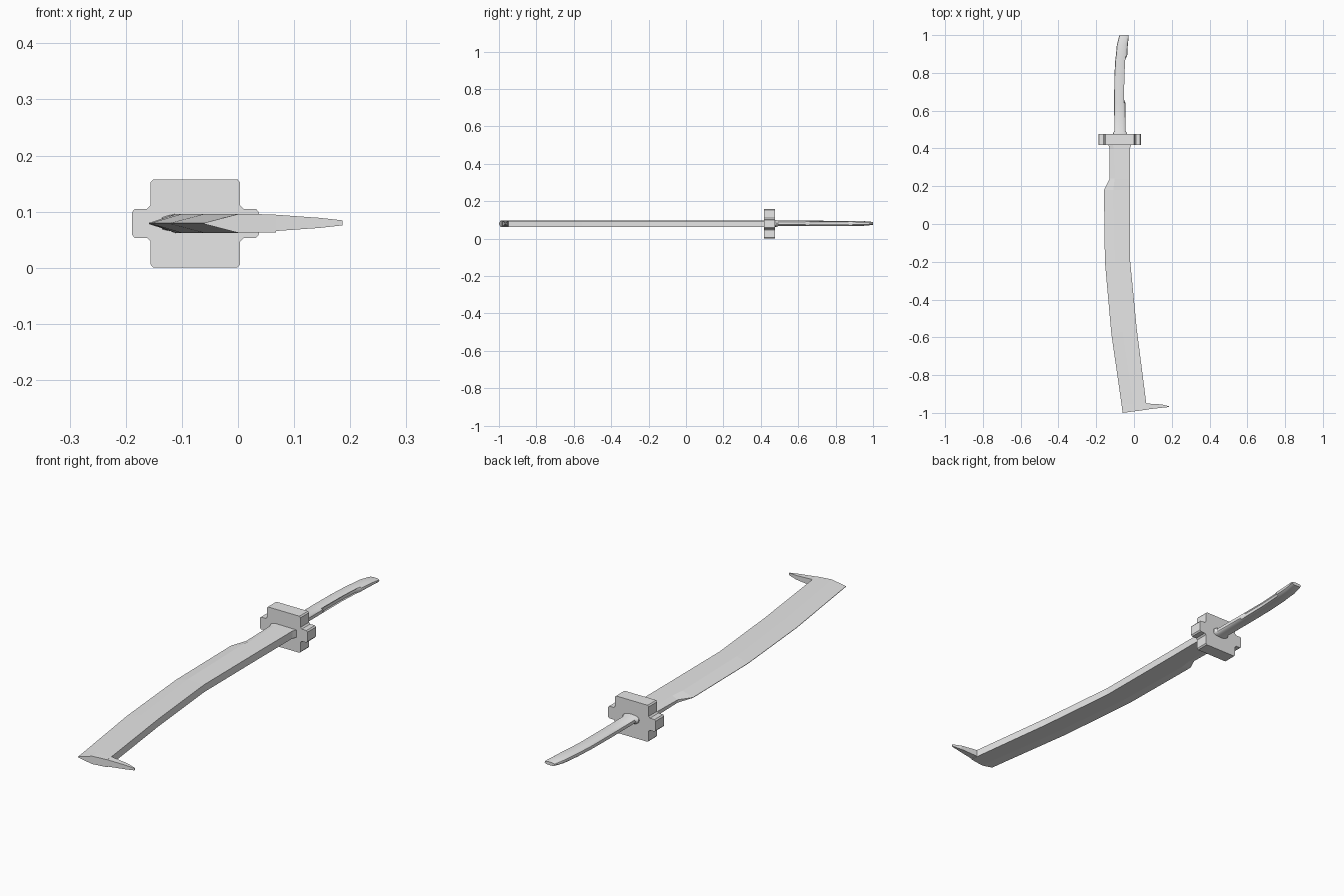
import bpy, bmesh, math

MID = 0.079   # height of the blade's middle plane

cube = bpy.data.objects.get("Cube")
if cube:
    bpy.data.objects.remove(cube, do_unlink=True)

steel = bpy.data.materials.new("plain_grey")
steel.use_nodes = True
steel.diffuse_color = (0.8, 0.8, 0.8, 1)
steel.node_tree.nodes["Principled BSDF"].inputs["Base Color"].default_value = (0.8, 0.8, 0.8, 1)


def loft(name, rings, smooth_angle=25):
    """Skin a list of equal-sized rings and cap both ends."""
    bm = bmesh.new()
    loops = [[bm.verts.new(p) for p in ring] for ring in rings]
    for a, b in zip(loops, loops[1:]):
        n = len(a)
        for i in range(n):
            j = (i + 1) % n
            bm.faces.new((a[i], a[j], b[j], b[i]))
    bm.faces.new(loops[0])
    bm.faces.new(loops[-1])
    bmesh.ops.recalc_face_normals(bm, faces=bm.faces)
    mesh = bpy.data.meshes.new(name)
    bm.to_mesh(mesh)
    bm.free()
    mesh.materials.append(steel)
    obj = bpy.data.objects.new(name, mesh)
    bpy.context.collection.objects.link(obj)
    if smooth_angle:
        mesh.shade_smooth()
        mesh.set_sharp_from_angle(angle=math.radians(smooth_angle))
    return obj


def blade_ring(edge_x, edge_y, spine_x, spine_y, bevel, edge_half):
    """Section with a thin cutting edge, a bevel and a flat thick spine."""
    half = 0.017
    bx = edge_x + (spine_x - edge_x) * bevel
    by = edge_y + (spine_y - edge_y) * bevel
    up = [(edge_x, edge_y, edge_half), (bx, by, half), (spine_x, spine_y, half - 0.001)]
    return [(x, y, MID + h) for x, y, h in up] + [(x, y, MID - h) for x, y, h in reversed(up)]


# Blade: edge on the right side, spine on the left, tip at the front
loft("blade", [blade_ring(*s) for s in (
    (-0.140, 0.43, -0.010, 0.43, 0.20, 0.011),
    (-0.129, 0.40, -0.022, 0.40, 0.20, 0.009),
    (-0.129, 0.24, -0.022, 0.24, 0.25, 0.006),
    (-0.159, 0.18, -0.022, 0.18, 0.36, 0.001),
    (-0.154, -0.20, -0.020, -0.20, 0.40, 0.001),
    (-0.120, -0.58, 0.015, -0.56, 0.45, 0.001),
    (-0.066, -0.955, 0.065, -0.95, 0.48, 0.001),
    (-0.060, -1.00, 0.068, -0.983, 0.48, 0.001),
)], 0)

# Hook at the tip, tapering away from the spine
loft("tip_hook", [[(x, front, MID + 0.001 - h), (x, back, MID + 0.001 - h),
                   (x, back, MID + 0.001 + h), (x, front, MID + 0.001 + h)]
                  for x, front, back, h in (
    (0.060, -0.983, -0.950, 0.015),
    (0.145, -0.973, -0.955, 0.009),
    (0.186, -0.969, -0.965, 0.0045))], 0)

# Guard: cross-shaped plate
GX = -0.076
quarter = [(0.113, 0.020), (0.108, 0.026), (0.086, 0.026), (0.080, 0.032),
           (0.080, 0.073), (0.075, 0.0785)]
outline = (quarter + [(-x, z) for x, z in reversed(quarter)]
           + [(-x, -z) for x, z in quarter] + [(x, -z) for x, z in reversed(quarter)])
loft("guard", [[(GX + x, y, MID + z) for x, z in outline] for y in (0.418, 0.476)])

# Handle: flattened oval grip, gently curved, hollowed along the left side
SIDES = 16


def oval(cx, y, rx, rz, hollow=0.0):
    ring = []
    for i in range(SIDES):
        a = 2 * math.pi * i / SIDES
        c, s = math.cos(a), math.sin(a)
        x = math.copysign(abs(c) ** 0.8, c) * rx
        z = math.copysign(abs(s) ** 0.8, s) * rz
        if c > 0.8:
            x -= hollow
        ring.append((cx + x, y, MID + 0.002 + z))
    return ring


loft("handle", [oval(*s) for s in (
    (-0.074, 0.470, 0.038, 0.018),
    (-0.074, 0.482, 0.038, 0.018),
    (-0.074, 0.492, 0.030, 0.015),
    (-0.075, 0.640, 0.030, 0.015),
    (-0.075, 0.660, 0.030, 0.015, 0.009),
    (-0.074, 0.780, 0.030, 0.014, 0.009),
    (-0.069, 0.870, 0.030, 0.014, 0.009),
    (-0.066, 0.890, 0.030, 0.014),
    (-0.062, 0.945, 0.029, 0.013),
    (-0.054, 0.990, 0.026, 0.009),
    (-0.053, 1.000, 0.024, 0.007),
)], 35)
